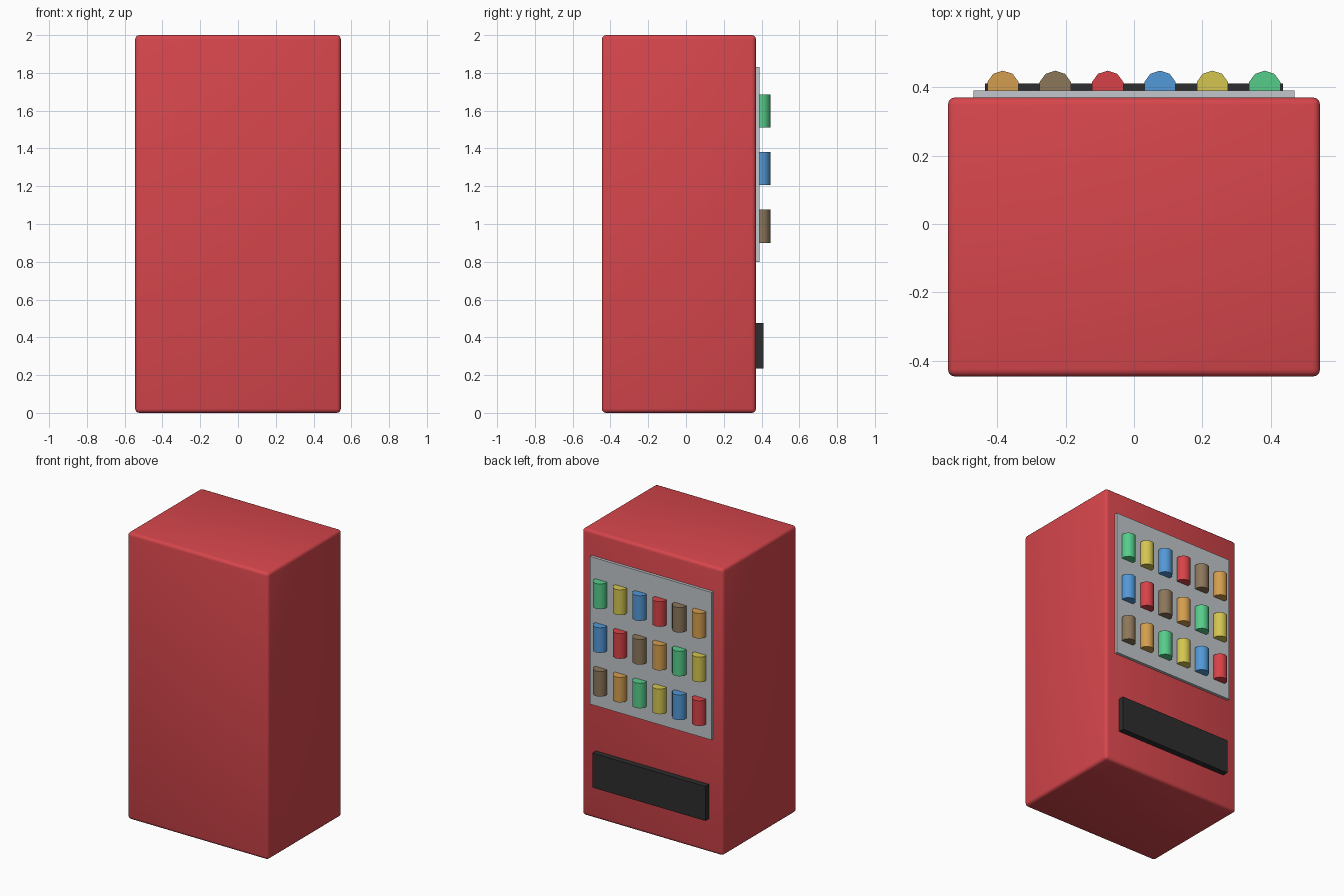
import bpy
import math

default_cube = bpy.data.objects.get("Cube")
if default_cube:
    bpy.data.objects.remove(default_cube, do_unlink=True)


def make_material(name, srgb):
    """One flat colour, given as 0-255 display values and stored linear."""
    linear = [((c / 255 + 0.055) / 1.055) ** 2.4 for c in srgb]
    mat = bpy.data.materials.new(name)
    mat.use_nodes = True
    mat.diffuse_color = (*linear, 1)
    mat.node_tree.nodes["Principled BSDF"].inputs["Base Color"].default_value = (*linear, 1)
    return mat


materials = {
    "body_red": make_material("body_red", (214, 70, 76)),
    "panel_grey": make_material("panel_grey", (194, 198, 203)),
    "black": make_material("black", (45, 45, 45)),
    "green": make_material("green", (86, 204, 138)),
    "yellow": make_material("yellow", (212, 197, 80)),
    "blue": make_material("blue", (82, 152, 214)),
    "red": make_material("red", (214, 66, 71)),
    "brown": make_material("brown", (140, 118, 90)),
    "orange": make_material("orange", (212, 158, 78)),
}


def box(name, low, high, material):
    """Box between two opposite corners."""
    centre = [(a + b) / 2 for a, b in zip(low, high)]
    bpy.ops.mesh.primitive_cube_add(size=1, location=centre)
    obj = bpy.context.object
    obj.name = name
    obj.scale = [b - a for a, b in zip(low, high)]
    bpy.ops.object.transform_apply(location=False, rotation=False, scale=True)
    obj.data.materials.append(materials[material])
    return obj


# Cabinet with softly rounded edges
cabinet = box("cabinet", (-0.544, -0.446, 0), (0.544, 0.37, 2), "body_red")
bevel = cabinet.modifiers.new("rounded_edges", "BEVEL")
bevel.width = 0.022
bevel.segments = 3
bpy.ops.object.modifier_apply(modifier=bevel.name)
bpy.ops.object.shade_smooth_by_angle(angle=math.radians(40))

# Display panel and delivery flap on the back face
box("display_panel", (-0.469, 0.36, 0.8), (0.469, 0.39, 1.83), "panel_grey")
box("delivery_flap", (-0.436, 0.36, 0.235), (0.436, 0.41, 0.475), "black")

# Rows of cans half sunk into the panel, listed from +x to -x, top row first
rows = [
    ("green", "yellow", "blue", "red", "brown", "orange"),
    ("blue", "red", "brown", "orange", "green", "yellow"),
    ("brown", "orange", "green", "yellow", "blue", "red"),
]
for r, colours in enumerate(rows):
    for c, colour in enumerate(colours):
        x = 0.382 - 0.153 * c
        z = 1.598 - 0.305 * r
        bpy.ops.mesh.primitive_cylinder_add(
            vertices=10, radius=0.048, depth=0.175, location=(x, 0.4, z))
        can = bpy.context.object
        can.name = f"{colour}_can_row_{r + 1}"
        can.data.materials.append(materials[colour])
        bpy.ops.object.shade_smooth_by_angle(angle=math.radians(40))
